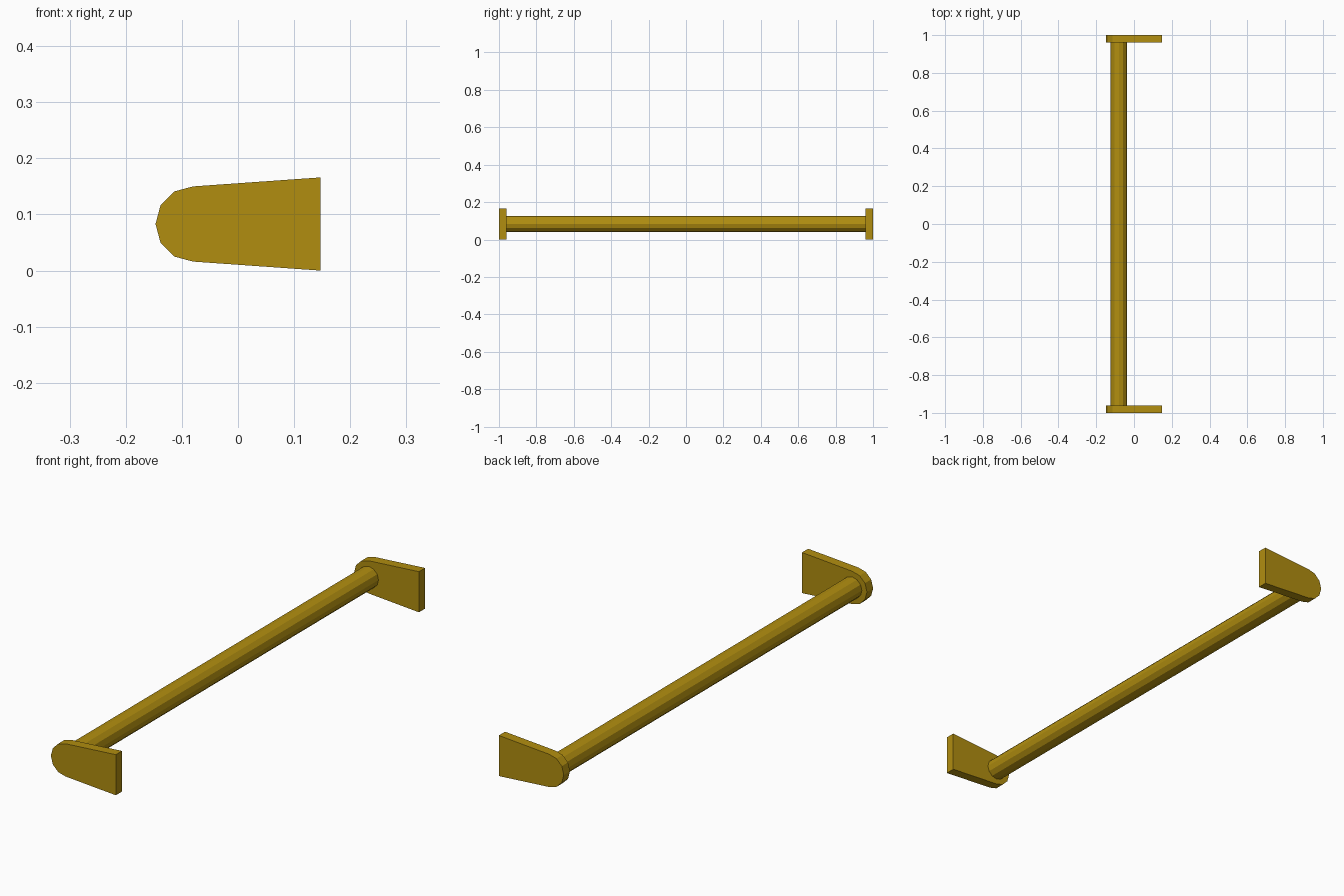
import bpy, bmesh, math
from mathutils import Matrix, Vector

cube = bpy.data.objects.get("Cube")
if cube:
    bpy.data.objects.remove(cube, do_unlink=True)

COLOUR = (0.44, 0.27, 0.005, 1)
brass = bpy.data.materials.new("brass")
brass.use_nodes = True
brass.diffuse_color = COLOUR
brass.node_tree.nodes["Principled BSDF"].inputs["Base Color"].default_value = COLOUR

AXIS_X, AXIS_Z = -0.08, 0.083   # centre line of the rail
INNER, OUTER = 0.96, 1.0        # bracket plate faces along y


def prism(name, outline, y0, y1):
    """Extrude an x-z outline from y0 to y1."""
    bm = bmesh.new()
    base = bm.faces.new([bm.verts.new((x, y0, z)) for x, z in outline])
    out = bmesh.ops.extrude_face_region(bm, geom=[base], use_keep_orig=True)
    verts = [g for g in out["geom"] if isinstance(g, bmesh.types.BMVert)]
    bmesh.ops.translate(bm, verts=verts, vec=(0, y1 - y0, 0))
    bmesh.ops.recalc_face_normals(bm, faces=bm.faces)
    mesh = bpy.data.meshes.new(name)
    bm.to_mesh(mesh)
    bm.free()
    mesh.materials.append(brass)
    obj = bpy.data.objects.new(name, mesh)
    bpy.context.collection.objects.link(obj)
    return obj


def arc(radius, start, steps):
    """Points on the rail axis circle, 30 degrees apart."""
    angles = [math.radians(start + 30 * i) for i in range(steps)]
    return [(AXIS_X + radius * math.cos(a), AXIS_Z + radius * math.sin(a)) for a in angles]


# Round rail between the brackets
rail = prism("rail", arc(0.044, 0, 12), -INNER, INNER)

# End brackets: rounded at the rail, flaring to the flat mounting edge
bracket_outline = arc(0.067, 90, 7) + [(0.147, 0), (0.147, 2 * AXIS_Z)]
prism("front_bracket", bracket_outline, -OUTER, -INNER)
prism("back_bracket", bracket_outline, INNER, OUTER)
